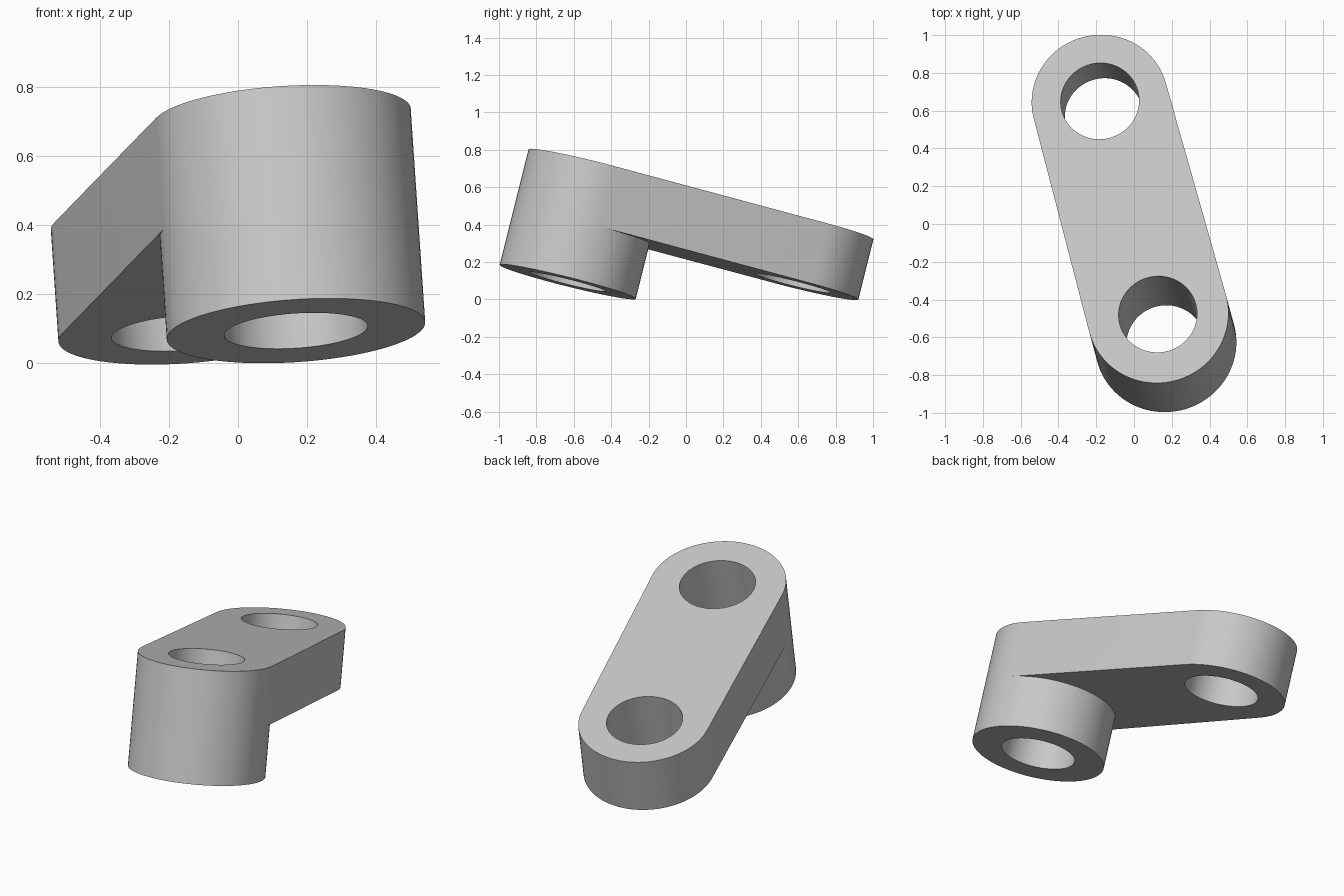
import bpy, bmesh
from math import sin, cos, pi, asin, radians
from mathutils import Matrix, Vector

cube = bpy.data.objects.get("Cube")
if cube:
    bpy.data.objects.remove(cube, do_unlink=True)

BOSS_R, END_R, HOLE_R = 0.375, 0.362, 0.208
SPAN, BAR_H, BOSS_H = 1.208, 0.333, 0.638
STEPS = 48

grey = bpy.data.materials.new("light_grey")
grey.use_nodes = True
colour = (0.58, 0.58, 0.58, 1)
grey.diffuse_color = colour
grey.node_tree.nodes["Principled BSDF"].inputs["Base Color"].default_value = colour


def arc(radius, start, end, y=0):
    angles = [start + (end - start) * i / STEPS for i in range(STEPS + 1)]
    return [(radius * cos(t), y + radius * sin(t)) for t in angles]


def ring(bm, points, z):
    return [bm.verts.new((x, y, z)) for x, y in points]


def walls(bm, upper, lower):
    for i in range(len(upper)):
        bm.faces.new((upper[i - 1], upper[i], lower[i], lower[i - 1]))


def make_object(name, bm):
    bmesh.ops.recalc_face_normals(bm, faces=bm.faces)
    mesh = bpy.data.meshes.new(name)
    bm.to_mesh(mesh)
    bm.free()
    mesh.materials.append(grey)
    obj = bpy.data.objects.new(name, mesh)
    bpy.context.collection.objects.link(obj)
    return obj


# Tapered bar with rounded ends, and a boss hanging under the near end
lean = asin((BOSS_R - END_R) / SPAN)
near = arc(BOSS_R, pi - lean, 2 * pi + lean)
far = arc(END_R, lean, pi - lean, SPAN)
inner = arc(BOSS_R, lean, pi - lean)[1:-1]
n = len(near)

bm = bmesh.new()
top = ring(bm, near + far, 0)
low = ring(bm, near + far, -BAR_H)
inside = ring(bm, inner, -BAR_H)
base = ring(bm, near + inner, -BOSS_H)
walls(bm, top, low)
walls(bm, low[:n] + inside, base)
bm.faces.new(top)
bm.faces.new(base)
bm.faces.new(low[n - 1:] + low[:1] + inside[::-1])
link_arm = make_object("link_arm", bm)

# Through holes at both ends
bm = bmesh.new()
for y in (0, SPAN):
    bmesh.ops.create_cone(bm, cap_ends=True, segments=2 * STEPS, radius1=HOLE_R,
                          radius2=HOLE_R, depth=2, matrix=Matrix.Translation((0, y, 0)))
cutter = make_object("hole_cutter", bm)
cutter.hide_render = True

bpy.ops.object.select_all(action="DESELECT")
bpy.context.view_layer.objects.active = link_arm
link_arm.select_set(True)
cut = link_arm.modifiers.new("holes", "BOOLEAN")
cut.operation = "DIFFERENCE"
cut.solver = "EXACT"
cut.object = cutter
bpy.ops.object.modifier_apply(modifier=cut.name)
bpy.data.objects.remove(cutter, do_unlink=True)
bpy.ops.object.shade_smooth_by_angle(angle=radians(30))

# Tilt and turn the finished arm into its pose
link_arm.matrix_world = (Matrix.Translation(Vector((0.126, -0.478, 0.712)))
                         @ Matrix.Rotation(radians(15.2), 4, "Z")
                         @ Matrix.Rotation(radians(-14.5), 4, "X"))
